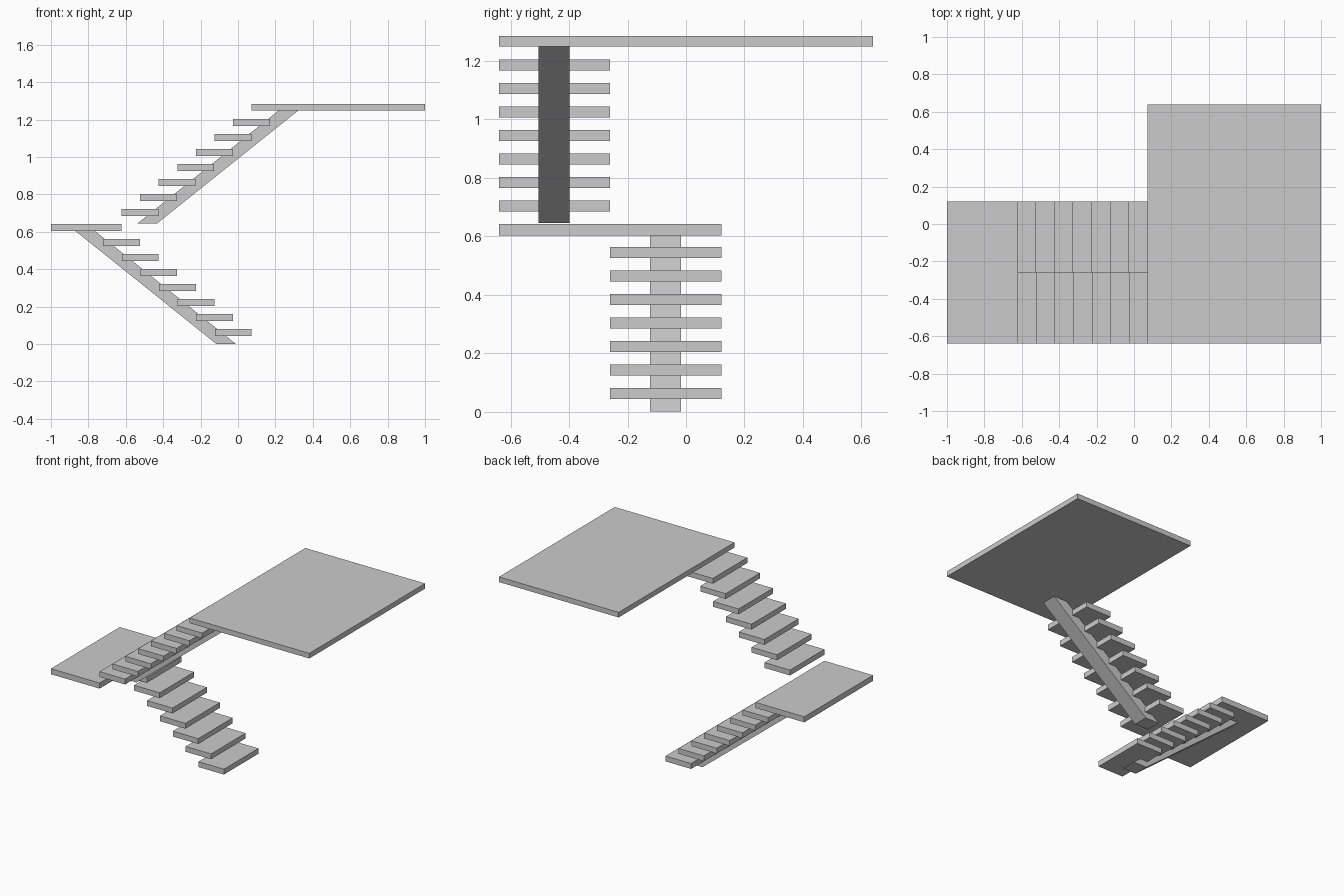
import bpy, bmesh

if "Cube" in bpy.data.objects:
    bpy.data.objects.remove(bpy.data.objects["Cube"])

RUN, RISE, THICK, DEPTH = 0.0995, 0.0803, 0.0375, 0.197


def prism(name, profile, y0, y1):
    """Extrude an x-z profile from y0 to y1."""
    bm = bmesh.new()
    face = bm.faces.new([bm.verts.new((x, y0, z)) for x, z in profile])
    ext = bmesh.ops.extrude_face_region(bm, geom=[face])
    verts = [v for v in ext["geom"] if isinstance(v, bmesh.types.BMVert)]
    bmesh.ops.translate(bm, vec=(0, y1 - y0, 0), verts=verts)
    bmesh.ops.recalc_face_normals(bm, faces=bm.faces)
    mesh = bpy.data.meshes.new(name)
    bm.to_mesh(mesh)
    bm.free()
    obj = bpy.data.objects.new(name, mesh)
    bpy.context.collection.objects.link(obj)
    return obj


def slab(name, x0, x1, y0, y1, top, thick):
    z = top - thick
    return prism(name, [(x0, z), (x1, z), (x1, top), (x0, top)], y0, y1)


# Landing and upper floor
slab("landing", -1.0, -0.623, -0.64, 0.121, 0.642, 0.039)
slab("upper_floor", 0.073, 1.0, -0.64, 0.64, 1.284, 0.036)

# Treads of both flights
for i in range(7):
    right = 0.073 - RUN * i
    slab(f"lower_tread_{i + 1}", right - DEPTH, right, -0.26, 0.121,
         RISE * (i + 1), THICK)
    left = -0.623 + RUN * i
    slab(f"upper_tread_{i + 1}", left, left + DEPTH, -0.64, -0.26,
         0.642 + RISE * (i + 1), THICK)

# Central sloping stringers
prism("lower_stringer", [(-0.116, 0), (-0.011, 0), (-0.763, 0.603), (-0.868, 0.603)],
      -0.123, -0.017)
prism("upper_stringer", [(-0.537, 0.645), (-0.432, 0.645), (0.322, 1.248), (0.217, 1.248)],
      -0.504, -0.398)
